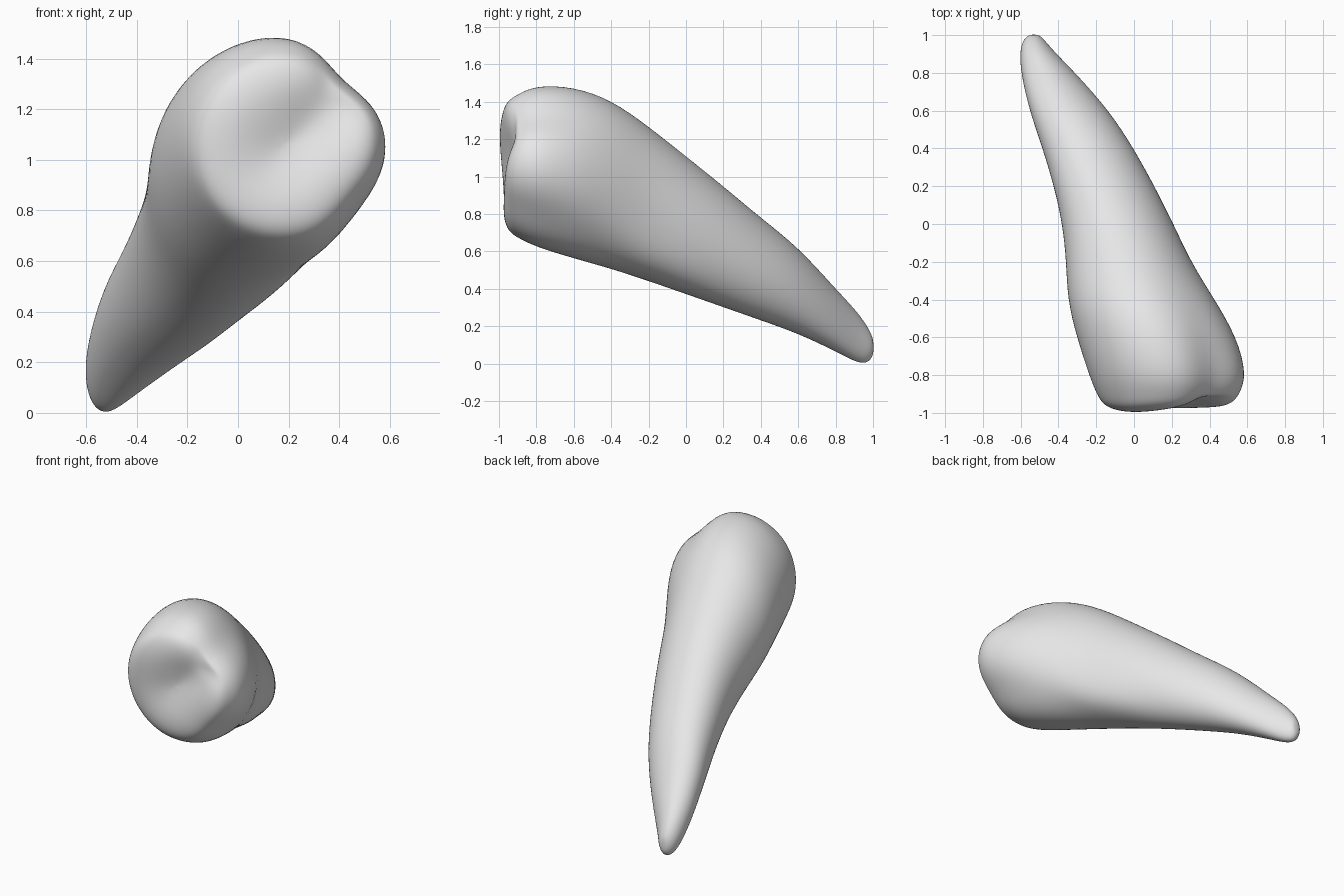
import bpy, bmesh, math
from math import cos, sin, pi, exp

cube = bpy.data.objects.get("Cube")
if cube:
    bpy.data.objects.remove(cube)

SIDES = 32

# Cross-sections along the tooth:
# y, x min, x max, z min, z max, upper corner pressing, lower corner pressing
SECTIONS = [
    (-0.90, -0.20, 0.565, 0.67, 1.445, 0.17, 0.09),
    (-0.80, -0.24, 0.605, 0.62, 1.495, 0.17, 0.09),
    (-0.60, -0.305, 0.55, 0.56, 1.485, 0.10, 0.05),
    (-0.40, -0.355, 0.43, 0.505, 1.415, 0.03, 0.0),
    (-0.20, -0.36, 0.30, 0.44, 1.27, 0.0, -0.08),
    (0.00, -0.38, 0.21, 0.37, 1.11, 0.0, -0.05),
    (0.20, -0.425, 0.11, 0.30, 0.95, 0.0, 0.0),
    (0.40, -0.485, 0.0, 0.23, 0.78, 0.0, 0.0),
    (0.60, -0.555, -0.13, 0.16, 0.625, 0.0, 0.0),
    (0.80, -0.60, -0.31, 0.065, 0.40, 0.0, 0.0),
    (0.91, -0.605, -0.42, 0.005, 0.285, 0.0, 0.0),
    (0.97, -0.59, -0.47, 0.00, 0.20, 0.0, 0.0),
    (1.00, -0.56, -0.50, 0.04, 0.14, 0.0, 0.0),
]


def bump(angle, middle, width):
    d = (angle - middle + pi) % (2 * pi) - pi
    return exp(-(d / width) ** 2)


def outline(section):
    """Oval ring, pressed in beside the pointed side of the crown."""
    y, x0, x1, z0, z1, upper, lower = section
    cx, cz = (x0 + x1) / 2, (z0 + z1) / 2
    ring = []
    for i in range(SIDES):
        a = 2 * pi * i / SIDES
        r = 1 - upper * bump(a, 0.82, 0.42) - lower * bump(a, -0.7, 0.4)
        ring.append((cx + r * cos(a) * (x1 - x0) / 2, y,
                     cz + r * sin(a) * (z1 - z0) / 2))
    return ring, (cx, cz)


def chewing_height(x, z):
    """Two cusps parted by a broad slanting groove that opens to the right."""
    dx, dz = x - 0.23, z - 1.08
    across = dx * 0.66 - dz * 0.75
    along = dx * 0.75 + dz * 0.66
    groove = 0.06 * exp(-(across / 0.13) ** 2) / (1 + exp(-(along + 0.12) / 0.07))
    cusp = 0.02 * exp(-((x + 0.02) ** 2 + (z - 1.24) ** 2) / 0.05)
    return -0.98 + groove - cusp


bm = bmesh.new()
rings = []
# Chewing surface, from its middle out to the crown rim
rim, (cx, cz) = outline(SECTIONS[0])
for scale, rounding in ((0.12, 0), (0.3, 0), (0.48, 0), (0.64, 0.002),
                        (0.8, 0.012), (0.92, 0.036)):
    ring = []
    for x, _, z in rim:
        px, pz = cx + (x - cx) * scale, cz + (z - cz) * scale
        ring.append((px, min(chewing_height(px, pz) + rounding, -0.91), pz))
    rings.append(ring)
# Crown side and root
rings += [outline(s)[0] for s in SECTIONS]

loops = [[bm.verts.new(p) for p in ring] for ring in rings]
for a, b in zip(loops, loops[1:]):
    for i in range(SIDES):
        j = (i + 1) % SIDES
        bm.faces.new((a[i], a[j], b[j], b[i]))

# Close the middle of the chewing surface and the root tip
for loop, point in ((loops[0], (cx, chewing_height(cx, cz), cz)),
                    (loops[-1], (-0.53, 1.003, 0.085))):
    centre = bm.verts.new(point)
    for i in range(SIDES):
        bm.faces.new((loop[i], loop[(i + 1) % SIDES], centre))
bmesh.ops.recalc_face_normals(bm, faces=bm.faces)

mesh = bpy.data.meshes.new("tooth")
bm.to_mesh(mesh)
bm.free()
tooth = bpy.data.objects.new("tooth", mesh)
bpy.context.collection.objects.link(tooth)
mesh.polygons.foreach_set("use_smooth", [True] * len(mesh.polygons))
smooth = tooth.modifiers.new("smooth surface", 'SUBSURF')
smooth.levels = smooth.render_levels = 2

# Single pale enamel colour
enamel = bpy.data.materials.new("pale grey enamel")
enamel.use_nodes = True
colour = (0.8, 0.8, 0.8, 1)
enamel.diffuse_color = colour
enamel.node_tree.nodes["Principled BSDF"].inputs["Base Color"].default_value = colour
mesh.materials.append(enamel)
